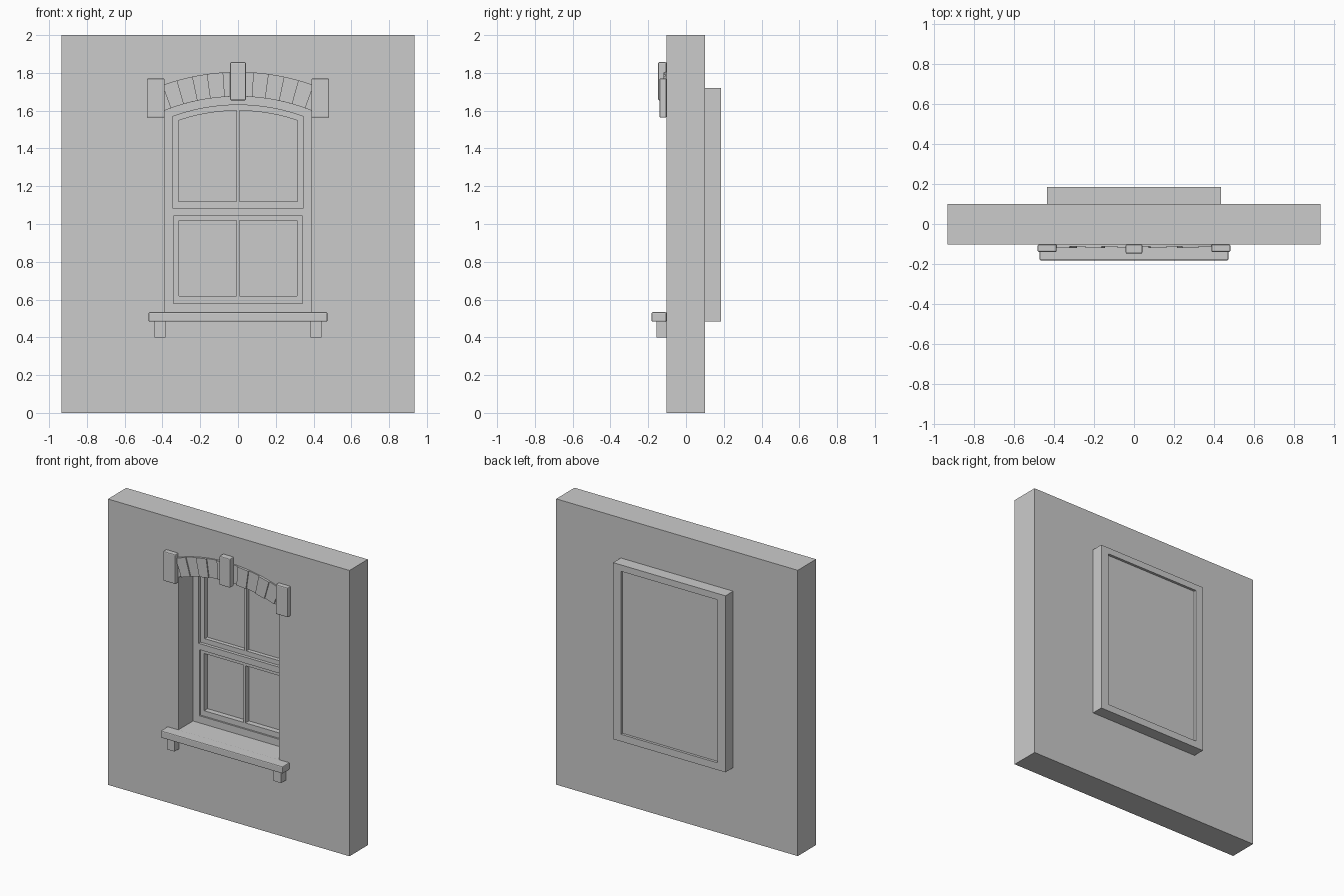
import bpy, bmesh
from math import sin, cos, asin

if "Cube" in bpy.data.objects:
    bpy.data.objects.remove(bpy.data.objects["Cube"])

stone = bpy.data.materials.new("plain grey")
stone.use_nodes = True
GREY = (0.6, 0.6, 0.6, 1)
stone.diffuse_color = GREY
stone.node_tree.nodes["Principled BSDF"].inputs["Base Color"].default_value = GREY

ARCH_Z = 0.625      # shared centre height of all the arches
FRONT, BACK = -0.103, 0.1
FACE = 0.06         # front face of the window frame


def prism(name, outline, y0, y1, bevel=0):
    """Extrude an (x, z) outline from y0 to y1."""
    bm = bmesh.new()
    face = bm.faces.new([bm.verts.new((x, y0, z)) for x, z in outline])
    ext = bmesh.ops.extrude_face_region(bm, geom=[face])["geom"]
    for v in ext:
        if isinstance(v, bmesh.types.BMVert):
            v.co.y = y1
    bmesh.ops.recalc_face_normals(bm, faces=bm.faces)
    if bevel:
        bmesh.ops.bevel(bm, geom=bm.edges[:], offset=bevel, segments=2,
                        profile=0.5, affect='EDGES')
    mesh = bpy.data.meshes.new(name)
    bm.to_mesh(mesh)
    bm.free()
    mesh.materials.append(stone)
    obj = bpy.data.objects.new(name, mesh)
    bpy.context.collection.objects.link(obj)
    return obj


def rect(x0, x1, z0, z1):
    return [(x0, z0), (x1, z0), (x1, z1), (x0, z1)]


def arc(radius, a0, a1, steps):
    return [(radius * sin(a), ARCH_Z + radius * cos(a))
            for a in (a0 + (a1 - a0) * i / steps for i in range(steps + 1))]


def arched(half, z0, radius):
    """Upright opening with a shallow arched head."""
    a = asin(half / radius)
    return [(-half, z0), (half, z0)] + arc(radius, a, -a, 24)


def cut(obj, outline, y0, y1):
    """Cut a prism out of an object and drop the cutter."""
    cutter = prism("cutter", outline, y0, y1)
    cutter.hide_render = True
    mod = obj.modifiers.new("cut", 'BOOLEAN')
    mod.operation, mod.solver, mod.object = 'DIFFERENCE', 'EXACT', cutter
    bpy.context.view_layer.objects.active = obj
    bpy.ops.object.modifier_apply(modifier=mod.name)
    bpy.data.objects.remove(cutter)


# Wall with arched opening
wall = prism("wall", rect(-0.935, 0.935, 0, 2), FRONT, BACK)
cut(wall, arched(0.39, 0.53, 1.05), -0.3, 0.3)

# Window frame box, with sash openings in front and a shallow panel behind
frame = prism("window_frame", rect(-0.435, 0.435, 0.485, 1.72), FACE, 0.185)
cut(frame, arched(0.347, 1.085, 1.005), 0, 0.11)
cut(frame, rect(-0.342, 0.342, 0.58, 1.042), 0, 0.11)
cut(frame, rect(-0.375, 0.375, 0.535, 1.675), 0.167, 0.3)

# Sashes with glazing bars
upper_y, lower_y = FACE + 0.022, FACE + 0.012
upper = prism("upper_sash", arched(0.347, 1.085, 1.005), upper_y, 0.11)
cut(upper, arched(0.315, 1.118, 0.975), 0, 0.3)
lower = prism("lower_sash", rect(-0.342, 0.342, 0.58, 1.042), lower_y, 0.11)
cut(lower, rect(-0.312, 0.312, 0.618, 1.018), 0, 0.3)
prism("upper_glazing_bar", rect(-0.008, 0.008, 1.11, 1.605), upper_y, 0.112)
prism("lower_glazing_bar", rect(-0.008, 0.008, 0.61, 1.025), lower_y, 0.112)

# Arch stones, alternately proud and shallow
step = asin(0.4 / 1.18) / 5
for i in range(10):
    a0 = (i - 5) * step
    outline = arc(1.05, a0, a0 + step, 4) + arc(1.18, a0 + step, a0, 4)
    prism(f"arch_stone_{i + 1}", outline, -0.112 if i % 2 else -0.12, -0.09)

# Keystone, end blocks and sill
prism("keystone", rect(-0.042, 0.042, 1.655, 1.857), -0.148, FRONT, 0.006)
prism("sill", rect(-0.473, 0.473, 0.483, 0.533), -0.182, FRONT, 0.006)
for side, s in (("left", 1), ("right", -1)):
    prism(f"{side}_end_block", rect(s * 0.388, s * 0.483, 1.563, 1.77),
          -0.14, FRONT, 0.006)
    prism(f"{side}_sill_bracket", rect(s * 0.383, s * 0.442, 0.4, 0.49),
          -0.155, FRONT)
